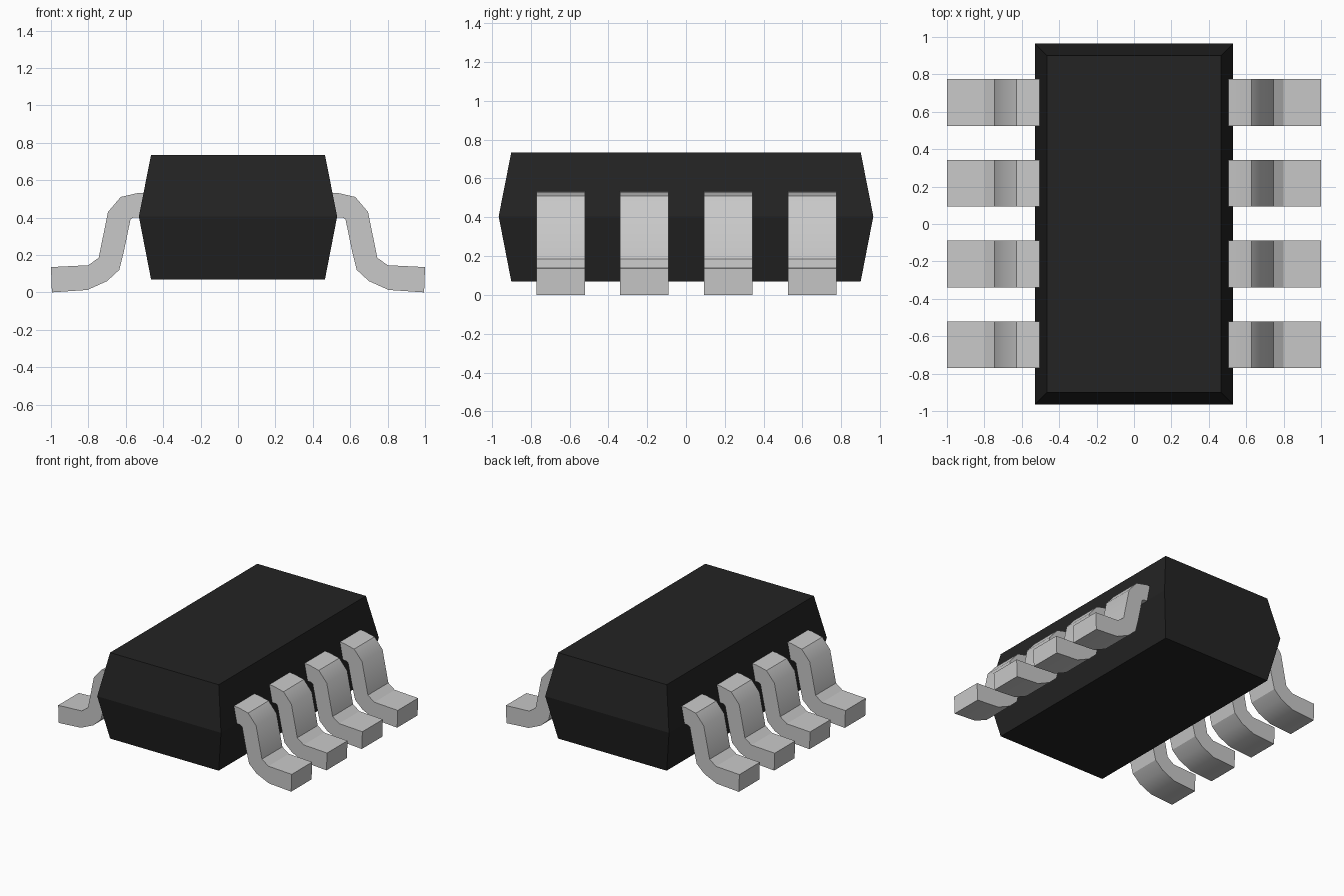
import bpy, bmesh, math

cube = bpy.data.objects.get("Cube")
if cube:
    bpy.data.objects.remove(cube, do_unlink=True)


def make_material(name, grey):
    mat = bpy.data.materials.new(name)
    mat.use_nodes = True
    colour = (grey, grey, grey, 1)
    mat.diffuse_color = colour
    mat.node_tree.nodes["Principled BSDF"].inputs["Base Color"].default_value = colour
    return mat


def finish(bm, name, mat):
    bmesh.ops.recalc_face_normals(bm, faces=bm.faces)
    mesh = bpy.data.meshes.new(name)
    bm.to_mesh(mesh)
    bm.free()
    mesh.materials.append(mat)
    obj = bpy.data.objects.new(name, mesh)
    bpy.context.collection.objects.link(obj)
    return obj


black = make_material("black plastic", 0.017)
silver = make_material("silver metal", 0.58)

# Chip body: three stacked rectangles, widest at the middle
bm = bmesh.new()
rings = []
for hx, hy, z in [(0.465, 0.9, 0.07), (0.53, 0.965, 0.405), (0.465, 0.9, 0.735)]:
    corners = [(-hx, -hy), (hx, -hy), (hx, hy), (-hx, hy)]
    rings.append([bm.verts.new((x, y, z)) for x, y in corners])
bm.faces.new(rings[0])
bm.faces.new(rings[-1])
for low, high in zip(rings, rings[1:]):
    for i in range(4):
        j = (i + 1) % 4
        bm.faces.new((low[i], low[j], high[j], high[i]))
finish(bm, "chip_body", black)

# Bent lead: side profile, extruded along y
PROFILE = [(0.45, 0.535), (0.54, 0.53), (0.627, 0.51), (0.695, 0.43),
           (0.745, 0.185), (0.8, 0.145), (1.0, 0.135), (0.995, 0.0),
           (0.805, 0.013), (0.7, 0.06), (0.635, 0.12), (0.61, 0.22),
           (0.575, 0.39), (0.56, 0.4), (0.45, 0.405)]
WIDTH, PITCH = 0.25, 0.432


def make_lead(name, side, y):
    bm = bmesh.new()
    face = bm.faces.new([bm.verts.new((side * x, y - WIDTH / 2, z)) for x, z in PROFILE])
    result = bmesh.ops.extrude_face_region(bm, geom=[face], use_keep_orig=True)
    moved = [v for v in result["geom"] if isinstance(v, bmesh.types.BMVert)]
    bmesh.ops.translate(bm, verts=moved, vec=(0, WIDTH, 0))
    obj = finish(bm, name, silver)
    bpy.ops.object.select_all(action="DESELECT")
    obj.select_set(True)
    bpy.context.view_layer.objects.active = obj
    bpy.ops.object.shade_smooth_by_angle(angle=math.radians(32))


# Four leads on each side
for side, label in [(1, "left"), (-1, "right")]:
    for i in range(4):
        make_lead(f"{label}_lead_{i + 1}", side, (i - 1.5) * PITCH + 0.002)
